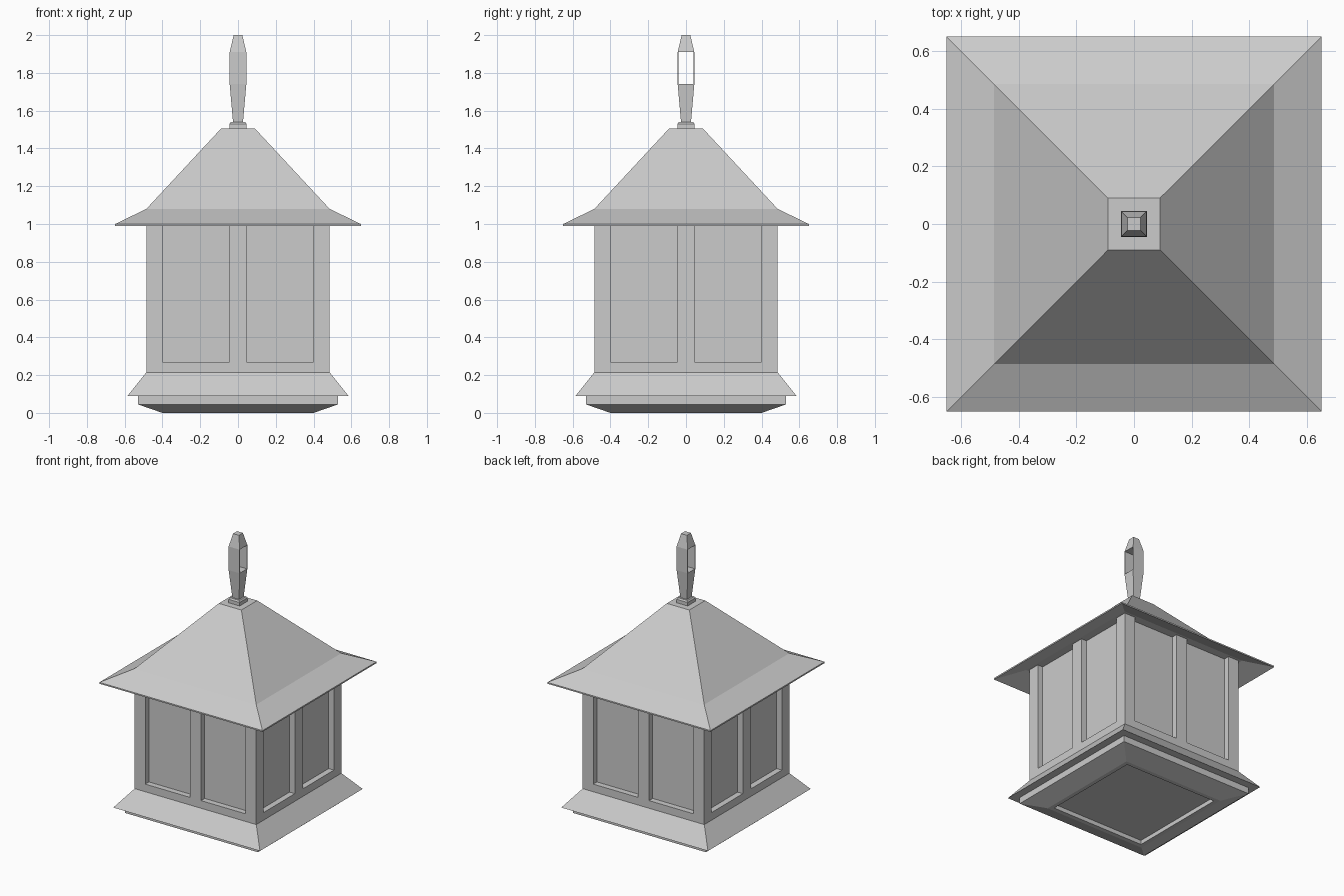
import bpy, bmesh

if "Cube" in bpy.data.objects:
    bpy.data.objects.remove(bpy.data.objects["Cube"])

grey = bpy.data.materials.new("stone_grey")
grey.diffuse_color = (0.6, 0.6, 0.6, 1)
grey.use_nodes = True
grey.node_tree.nodes["Principled BSDF"].inputs["Base Color"].default_value = grey.diffuse_color


def finish(name, bm):
    bmesh.ops.recalc_face_normals(bm, faces=bm.faces)
    me = bpy.data.meshes.new(name)
    bm.to_mesh(me)
    bm.free()
    me.materials.append(grey)
    ob = bpy.data.objects.new(name, me)
    bpy.context.collection.objects.link(ob)
    return ob


def square_loft(name, profile):
    """Closed stack of square rings given as (half width, z)."""
    bm = bmesh.new()
    rings = [[bm.verts.new((sx * r, sy * r, z))
              for sx, sy in ((-1, -1), (1, -1), (1, 1), (-1, 1))]
             for r, z in profile]
    for a, b in zip(rings, rings[1:]):
        for i in range(4):
            j = (i + 1) % 4
            bm.faces.new((a[i], a[j], b[j], b[i]))
    bm.faces.new(rings[0][::-1])
    bm.faces.new(rings[-1])
    return finish(name, bm)


def box(name, x0, x1, y0, y1, z0, z1):
    bm = bmesh.new()
    bmesh.ops.create_cube(bm, size=1)
    for v in bm.verts:
        v.co = (x1 if v.co.x > 0 else x0,
                y1 if v.co.y > 0 else y0,
                z1 if v.co.z > 0 else z0)
    return finish(name, bm)


# Base with recessed underside and sloping skirt
square_loft("base", [(.37, .03), (.37, 0), (.40, 0), (.53, .045), (.53, .09),
                     (.585, .09), (.485, .215)])

# Body: lower rail, recessed panels, corner and middle posts
W, D, TOP = .485, .443, 1.05
box("lower_rail", -W, W, -W, W, .215, .27)
box("panel_core", -D, D, -D, D, .27, TOP)
for sx in (-1, 1):
    for sy in (-1, 1):
        xs = sorted((sx * .40, sx * W))
        ys = sorted((sy * .40, sy * W))
        box("corner_post", *xs, *ys, .27, TOP)
    ends = sorted((sx * .42, sx * W))
    box("middle_post_side", *ends, -.045, .045, .27, TOP)
    box("middle_post_front_back", -.045, .045, *ends, .27, TOP)

# Roof with flared eaves and sloping soffit
square_loft("roof", [(.50, TOP), (.65, .99), (.65, 1.0), (.485, 1.08), (.09, 1.505)])

# Finial: foot, stem, open middle and tip
square_loft("finial_foot", [(.045, 1.50), (.045, 1.53), (.038, 1.54)])
square_loft("finial_stem", [(.026, 1.535), (.044, 1.74)])
for s in (-1, 1):
    box("finial_side", -.044, .044, *sorted((s * .0405, s * .044)), 1.74, 1.91)
square_loft("finial_tip", [(.044, 1.91), (.023, 2.0)])
